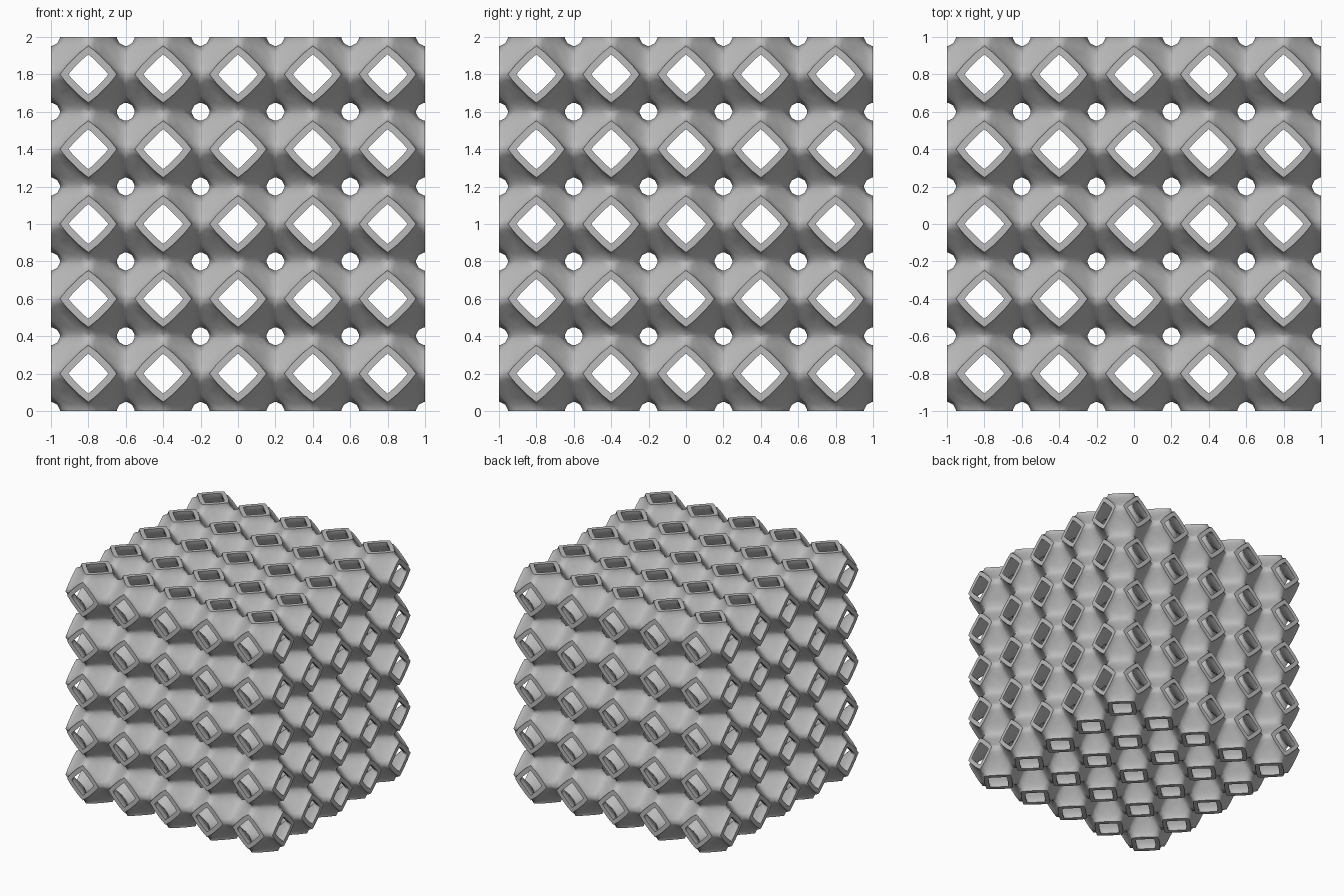
import bpy, bmesh
from math import pi
from itertools import product
from mathutils import Vector

cube = bpy.data.objects.get("Cube")
if cube:
    bpy.data.objects.remove(cube, do_unlink=True)

COUNT = 5
CELL = 0.4
HALF = CELL / 2
STEPS = (0.0, 0.2, 0.5, 0.8)
RINGS = (1.0, 0.8, 0.5)

# Wall skins: plane level, rounding at ridges, rounding at necks, facing
OUTER = (0.338, 0.022, 0.05, 1)
INNER = (0.274, 0.008, 0.074, -1)

grey = bpy.data.materials.new("plain_grey")
grey.use_nodes = True
COLOR = (0.5, 0.5, 0.5, 1)
grey.diffuse_color = COLOR
grey.node_tree.nodes["Principled BSDF"].inputs["Base Color"].default_value = COLOR


def ramp(x, low, high):
    """Height and slope of a straight ramp with both ends rounded."""
    if x < low:
        return low / 2 + x * x / (2 * low), x / low
    d = HALF - x
    if d < high:
        return HALF - high / 2 - d * d / (2 * high), d / high
    return x, 1.0


def settle(point, skin):
    """Slide a point of the flat hexagon onto the rounded skin."""
    level, low, high, _ = skin
    p = Vector(point)
    for _ in range(30):
        pairs = [ramp(min(max(c, 0), HALF), low, high) for c in p]
        slope = Vector([s for _, s in pairs])
        error = level - sum(h for h, _ in pairs)
        p += slope * (error / max(slope.length_squared, 0.05))
    return p


Q = HALF / 2
CORNERS = [Vector(c) for c in ((Q, 0, HALF), (0, Q, HALF), (0, HALF, Q),
                               (Q, HALF, 0), (HALF, Q, 0), (HALF, 0, Q))]
MIDDLE = Vector((Q, Q, Q))
OUTLINE = [a.lerp(b, t) for a, b in zip(CORNERS, CORNERS[1:] + CORNERS[:1])
           for t in STEPS]


def add_face(bm, points, direction):
    """Add a face that looks along the given direction."""
    face = bm.faces.new([bm.verts.new(p) for p in points])
    face.normal_update()
    if face.normal.dot(direction) < 0:
        face.normal_flip()
    return face


def finish(bm, name, smooth):
    bmesh.ops.remove_doubles(bm, verts=bm.verts, dist=0.0001)
    for face in bm.faces:
        face.smooth = smooth
    mesh = bpy.data.meshes.new(name)
    bm.to_mesh(mesh)
    bm.free()
    mesh.materials.append(grey)
    return mesh


def place(name, mesh, location, axes, rotation=(0, 0, 0), merge=False):
    ob = bpy.data.objects.new(name, mesh)
    bpy.context.collection.objects.link(ob)
    ob.location = location
    ob.rotation_euler = rotation
    for axis in axes:
        mod = ob.modifiers.new("repeat_" + "xyz"[axis], 'ARRAY')
        mod.count = COUNT
        mod.use_relative_offset = False
        mod.use_constant_offset = True
        offset = [0, 0, 0]
        offset[axis] = CELL
        mod.constant_offset_displace = offset
        mod.use_merge_vertices = merge
        mod.merge_threshold = 0.0005
    return ob


# One hollow cell: eight rounded hexagon walls, each with two skins
bm = bmesh.new()
for skin in (OUTER, INNER):
    loops = [[settle(MIDDLE.lerp(p, s), skin) for p in OUTLINE] for s in RINGS]
    for signs in product((1, -1), repeat=3):
        flip = Vector(signs)
        look = flip * skin[3]
        turned = [[p * 1 for p in loop] for loop in loops]
        for loop in turned:
            for p in loop:
                p[:] = [c * s for c, s in zip(p, signs)]
        n = len(OUTLINE)
        for big, small in zip(turned, turned[1:]):
            for i in range(n):
                j = (i + 1) % n
                add_face(bm, (big[i], big[j], small[j], small[i]), look)
        add_face(bm, turned[-1], look)
cell = finish(bm, "lattice_walls", True)
start = -CELL * (COUNT - 1) / 2
place("lattice_walls", cell, (start, start, HALF), (0, 1, 2), merge=True)

# Flat diamond rims that close the wall ends on two opposite sides
bm = bmesh.new()
edge = OUTLINE[:len(STEPS) + 1]
wide = [settle(p, OUTER) for p in edge]
slim = [settle(p, INNER) for p in edge]
for sx, sy, sz in product((1, -1), repeat=3):
    for i in range(len(STEPS)):
        quad = [Vector((p.x * sx + start, p.y * sy + start, sz))
                for p in (wide[i], wide[i + 1], slim[i + 1], slim[i])]
        add_face(bm, quad, Vector((0, 0, sz)))
rims = finish(bm, "rims", False)
for name, turn in (("top_and_bottom_rims", (0, 0, 0)),
                   ("front_and_back_rims", (pi / 2, 0, 0)),
                   ("left_and_right_rims", (0, pi / 2, 0))):
    place(name, rims, (0, 0, 1), (0, 1), turn)
